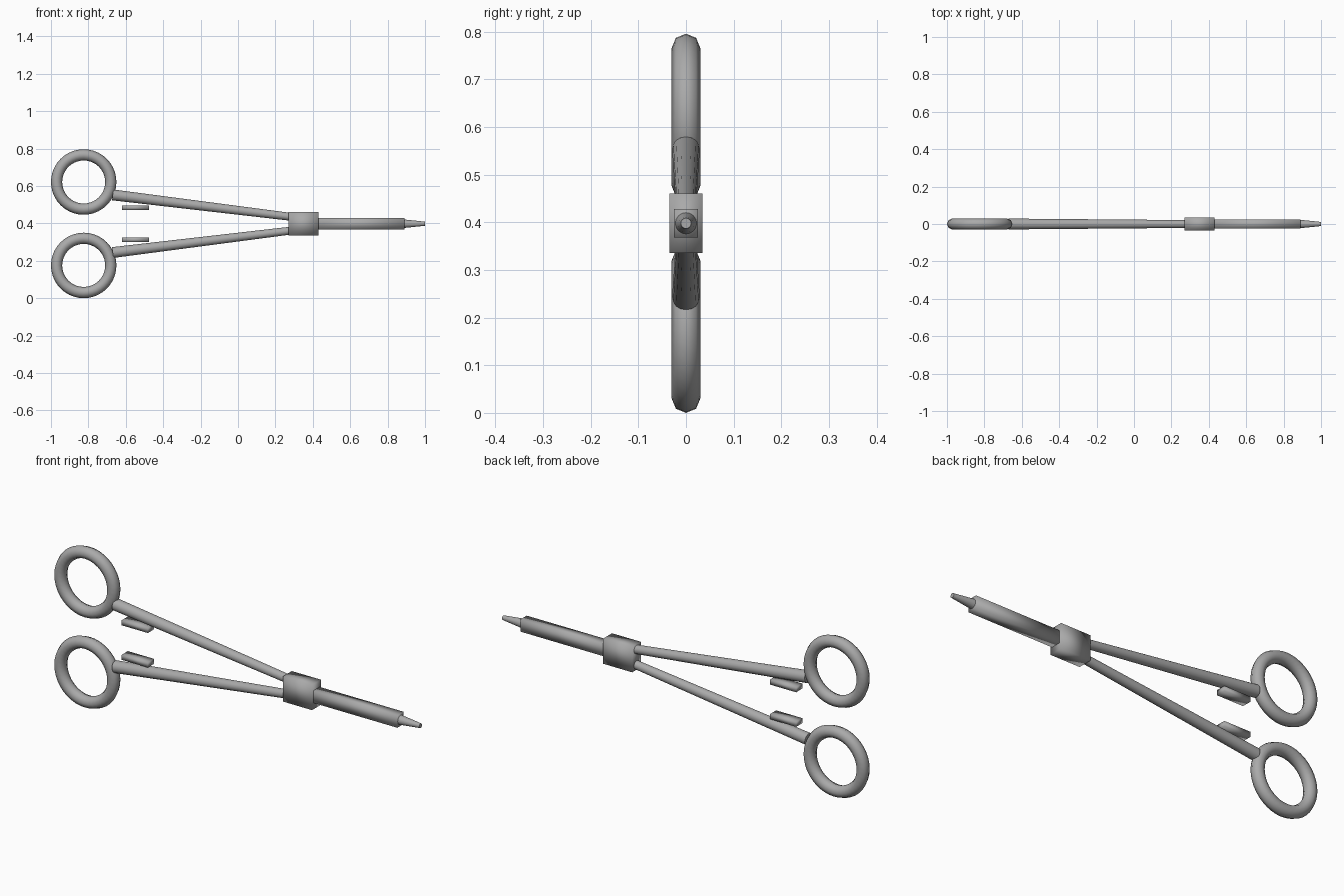
import bpy
from mathutils import Vector

if "Cube" in bpy.data.objects:
    bpy.data.objects.remove(bpy.data.objects["Cube"])

MID = 0.398          # height of the mirror line between both halves

steel = bpy.data.materials.new("steel grey")
steel.diffuse_color = (0.40, 0.40, 0.40, 1)
steel.use_nodes = True
steel.node_tree.nodes["Principled BSDF"].inputs["Base Color"].default_value = steel.diffuse_color


def finish(name):
    ob = bpy.context.object
    ob.name = name
    ob.data.materials.append(steel)
    bpy.ops.object.shade_smooth()
    return ob


def box(name, x0, x1, hy, z0, z1):
    bpy.ops.mesh.primitive_cube_add(size=1, location=((x0 + x1) / 2, 0, (z0 + z1) / 2))
    bpy.context.object.scale = (x1 - x0, 2 * hy, z1 - z0)
    bpy.ops.object.transform_apply(location=False, rotation=False, scale=True)
    return finish(name)


def rod(name, a, b, r0, r1, sides=16):
    a, b = Vector(a), Vector(b)
    d = b - a
    bpy.ops.mesh.primitive_cone_add(vertices=sides, radius1=r0, radius2=r1,
                                    depth=d.length, location=(a + b) / 2)
    bpy.context.object.rotation_euler = d.to_track_quat('Z', 'Y').to_euler()
    finish(name)
    bpy.ops.object.shade_smooth_by_angle(angle=0.7)


# upper and lower halves mirrored about the middle line
for side, s in (("upper", 1), ("lower", -1)):
    # finger ring
    bpy.ops.mesh.primitive_torus_add(major_segments=40, minor_segments=8,
                                     major_radius=0.145, minor_radius=0.03,
                                     location=(-0.825, 0, MID + s * 0.223),
                                     rotation=(1.5707963, 0, 0))
    finish(side + "_finger_ring")
    # tapered shank
    rod(side + "_shank", (-0.67, 0, MID + s * 0.154), (0.33, 0, MID + s * 0.031),
        0.029, 0.0205)
    # ratchet plate
    z = sorted((MID + s * 0.073, MID + s * 0.098))
    box(side + "_ratchet", -0.62, -0.477, 0.024, z[0], z[1])

# hinge block
box("hinge_block", 0.27, 0.43, 0.035, MID - 0.062, MID + 0.062)

# jaw and tapered tip
box("jaw", 0.42, 0.89, 0.025, MID - 0.03, MID + 0.03)
rod("jaw_tip", (0.87, 0, MID), (1.0, 0, MID), 0.0245, 0.011)
